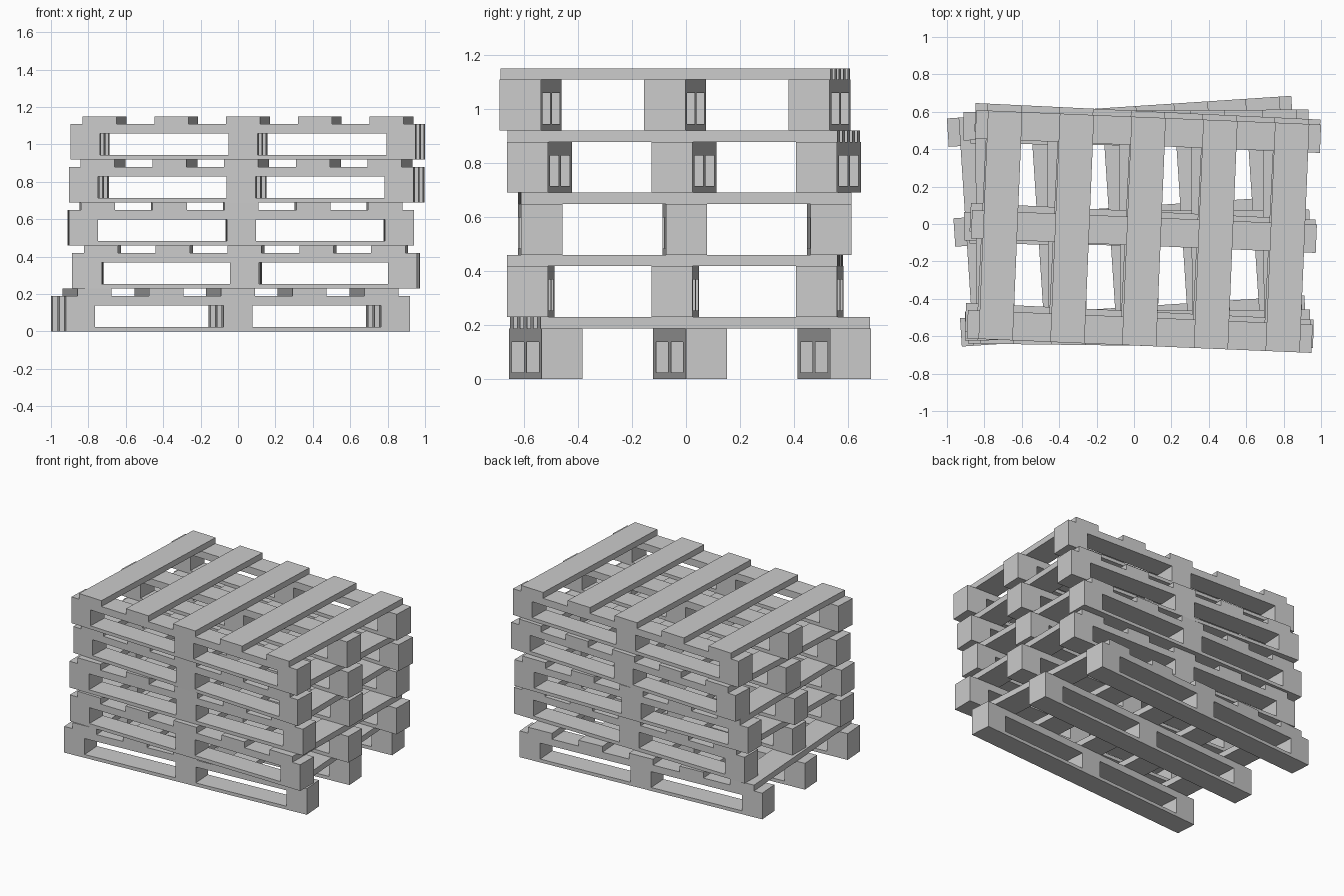
import bpy, bmesh, math
from mathutils import Matrix

if "Cube" in bpy.data.objects:
    bpy.data.objects.remove(bpy.data.objects["Cube"])

LENGTH, WIDTH, HEIGHT = 1.845, 1.222, 0.23   # one pallet
ROW_W, BLOCK_L = 0.152, 0.156                # skid width, block length
Z_RUNNER, Z_BLOCK, Z_STRINGER = 0.024, 0.138, 0.188
DECK_W, DECK_PITCH = 0.183, 0.384

grey = bpy.data.materials.new("plain grey wood")
grey.diffuse_color = (0.6, 0.6, 0.6, 1)
grey.use_nodes = True
grey.node_tree.nodes["Principled BSDF"].inputs["Base Color"].default_value = grey.diffuse_color


def add_prism(bm, profile, y0, y1):
    """Extrude an x-z profile from y0 to y1."""
    face = bm.faces.new([bm.verts.new((x, y0, z)) for x, z in profile])
    ext = bmesh.ops.extrude_face_region(bm, geom=[face])
    verts = [v for v in ext["geom"] if isinstance(v, bmesh.types.BMVert)]
    bmesh.ops.translate(bm, verts=verts, vec=(0, y1 - y0, 0))


def rect(x0, x1, z0, z1):
    return [(x0, z0), (x1, z0), (x1, z1), (x0, z1)]


def finish(bm, name, matrix):
    bmesh.ops.recalc_face_normals(bm, faces=bm.faces)
    mesh = bpy.data.meshes.new(name)
    bm.to_mesh(mesh)
    bm.free()
    mesh.materials.append(grey)
    obj = bpy.data.objects.new(name, mesh)
    obj.matrix_world = matrix
    bpy.context.collection.objects.link(obj)


def pallet(index, x, y, degrees):
    matrix = (Matrix.Translation((x, y, index * HEIGHT))
              @ Matrix.Rotation(math.radians(degrees), 4, 'Z'))
    end, inner, mid = LENGTH / 2, LENGTH / 2 - BLOCK_L, BLOCK_L / 2
    # Runner with three blocks, cut by two fork openings
    skid = [(-end, 0), (end, 0), (end, Z_BLOCK), (inner, Z_BLOCK),
            (inner, Z_RUNNER), (mid, Z_RUNNER), (mid, Z_BLOCK),
            (-mid, Z_BLOCK), (-mid, Z_RUNNER), (-inner, Z_RUNNER),
            (-inner, Z_BLOCK), (-end, Z_BLOCK)]
    skids, stringers, deck = bmesh.new(), bmesh.new(), bmesh.new()
    for row in (-1, 0, 1):
        yc = row * (WIDTH - ROW_W) / 2
        add_prism(skids, skid, yc - ROW_W / 2, yc + ROW_W / 2)
        add_prism(stringers, rect(-end, end, Z_BLOCK, Z_STRINGER),
                  yc - ROW_W / 2, yc + ROW_W / 2)
    # Deck boards across the top
    for i in range(-2, 3):
        xc = i * DECK_PITCH
        add_prism(deck, rect(xc - DECK_W / 2, xc + DECK_W / 2, Z_STRINGER, HEIGHT),
                  -WIDTH / 2, WIDTH / 2)
    n = index + 1
    finish(skids, f"pallet_{n}_skids", matrix)
    finish(stringers, f"pallet_{n}_stringers", matrix)
    finish(deck, f"pallet_{n}_deck_boards", matrix)


# Untidy stack, bottom to top: x, y, turn in degrees
STACK = [(-0.04, 0.015, 3.75), (0.043, -0.04, -0.72), (0.015, -0.005, 0.4),
         (0.046, -0.008, -2.75), (0.053, -0.04, -2.4)]
for i, (x, y, turn) in enumerate(STACK):
    pallet(i, x, y, turn)
